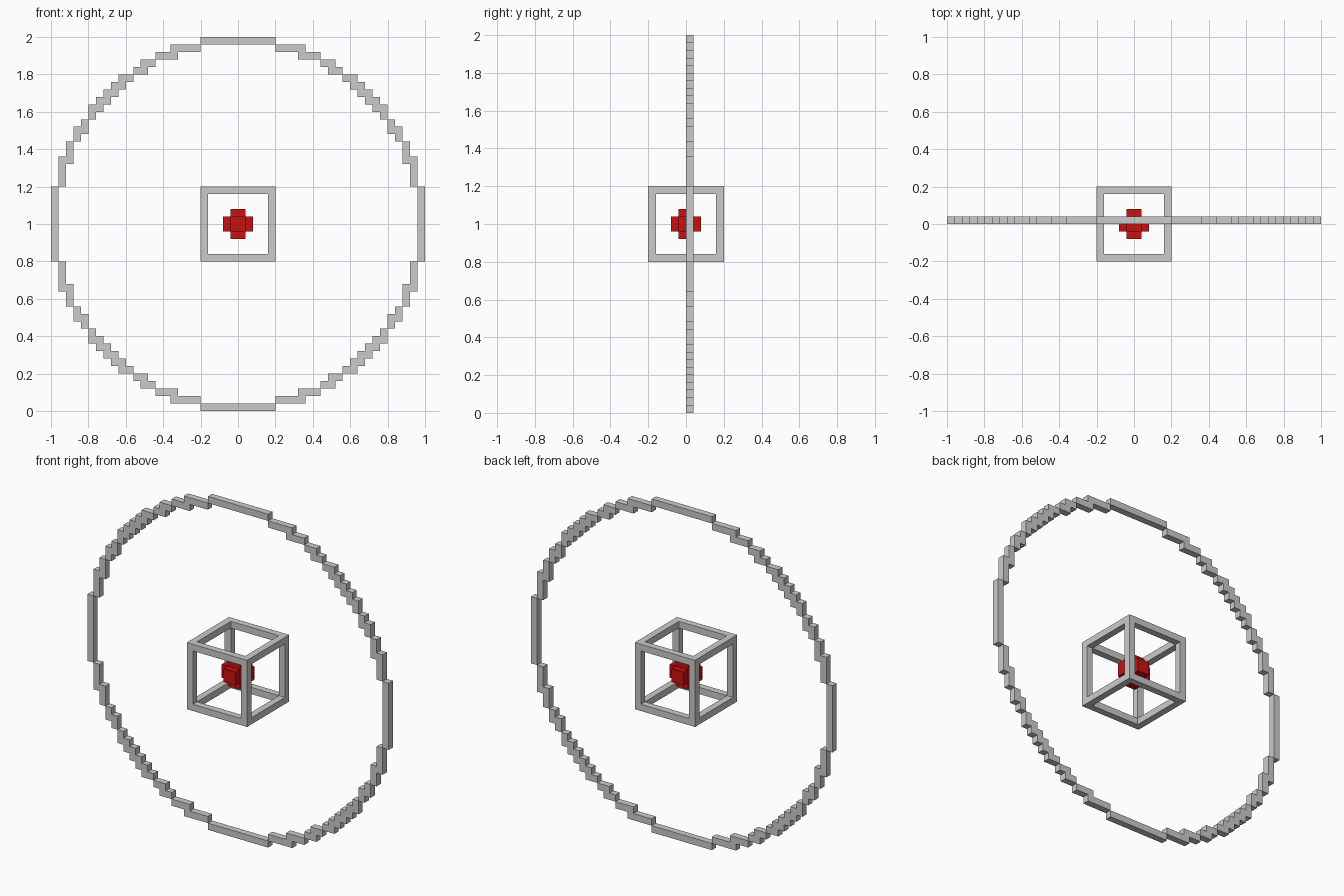
import bpy
import bmesh
import math
from mathutils import Matrix, Vector
from itertools import product

U = 0.04          # size of one block
N = 50            # blocks across the ring
MID = Vector((0, 0, 1))

cube = bpy.data.objects.get("Cube")
if cube:
    bpy.data.objects.remove(cube, do_unlink=True)


def make_material(name, rgb):
    mat = bpy.data.materials.new(name)
    mat.use_nodes = True
    mat.diffuse_color = (*rgb, 1)
    mat.node_tree.nodes["Principled BSDF"].inputs["Base Color"].default_value = (*rgb, 1)
    return mat


def finish(name, bm, mat):
    bmesh.ops.recalc_face_normals(bm, faces=bm.faces)
    mesh = bpy.data.meshes.new(name)
    bm.to_mesh(mesh)
    bm.free()
    mesh.materials.append(mat)
    obj = bpy.data.objects.new(name, mesh)
    bpy.context.collection.objects.link(obj)
    return obj


def add_box(bm, centre, size):
    bmesh.ops.create_cube(bm, size=1, matrix=Matrix.Translation(MID + Vector(centre))
                          @ Matrix.Diagonal((*size, 1)))


grey = make_material("light grey", (0.6, 0.6, 0.6))
red = make_material("red", (0.6, 0.005, 0.005))

# Stepped ring: keep the grid cells whose centres lie in a one-block band
bm = bmesh.new()
bmesh.ops.create_grid(bm, x_segments=N, y_segments=N, size=1)
outside = [f for f in bm.faces
           if not 24 * U < f.calc_center_median().length < 25 * U]
bmesh.ops.delete(bm, geom=outside, context='FACES')
bmesh.ops.rotate(bm, verts=bm.verts, matrix=Matrix.Rotation(math.pi / 2, 3, 'X'))
bmesh.ops.translate(bm, verts=bm.verts, vec=MID)
extruded = bmesh.ops.extrude_face_region(bm, geom=bm.faces[:], use_keep_orig=True)
new_verts = [g for g in extruded["geom"] if isinstance(g, bmesh.types.BMVert)]
bmesh.ops.translate(bm, verts=new_verts, vec=(0, U, 0))
finish("stepped_ring", bm, grey)

# Open cube frame: full-height posts with rails between them
bm = bmesh.new()
edge, rail = 0.18, 0.32
for a, b in product((-edge, edge), repeat=2):
    add_box(bm, (a, b, 0), (U, U, 0.4))
    add_box(bm, (0, a, b), (rail, U, U))
    add_box(bm, (a, 0, b), (U, rail, U))
finish("cube_frame", bm, grey)

# Core: a central block with a plate on each of its six faces
bm = bmesh.new()
add_box(bm, (0, 0, 0), (2 * U,) * 3)
for axis, side in product(range(3), (-1, 1)):
    centre, size = [0, 0, 0], [2 * U] * 3
    centre[axis] = side * 1.5 * U
    size[axis] = U
    add_box(bm, centre, size)
finish("core", bm, red)
